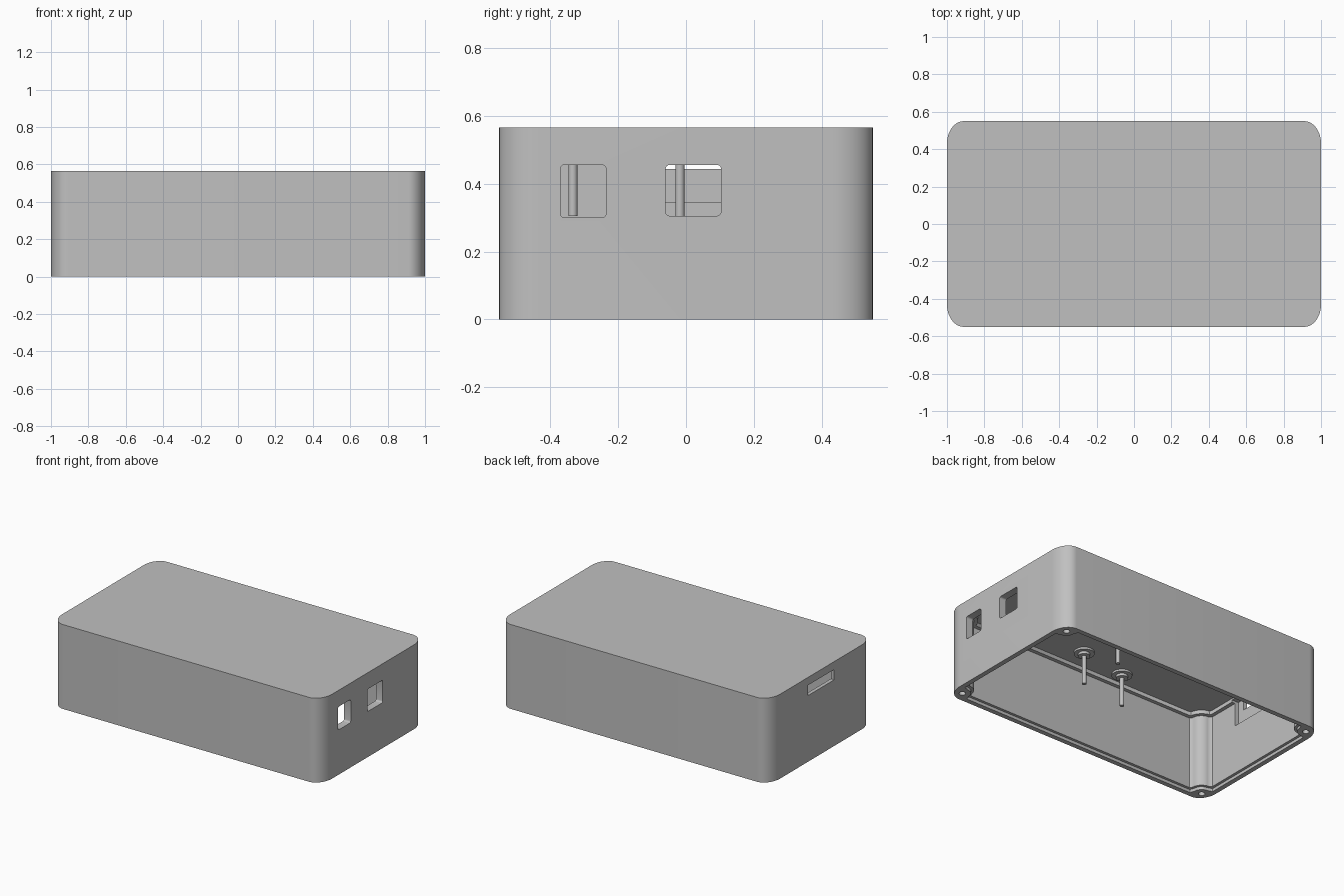
import bpy, bmesh
from math import cos, sin, pi
from mathutils import Matrix

cube = bpy.data.objects.get("Cube")
if cube:
    bpy.data.objects.remove(cube)

HEIGHT = 0.565
CX, CY = 0.935, 0.485      # corner screw centres
ARC = 10                   # segments per corner

grey = bpy.data.materials.new("plain_grey")
grey.use_nodes = True
colour = (0.53, 0.53, 0.53, 1)
grey.diffuse_color = colour
grey.node_tree.nodes["Principled BSDF"].inputs["Base Color"].default_value = colour


def finish(bm, name):
    bmesh.ops.recalc_face_normals(bm, faces=bm.faces)
    mesh = bpy.data.meshes.new(name)
    bm.to_mesh(mesh)
    bm.free()
    mesh.materials.append(grey)
    ob = bpy.data.objects.new(name, mesh)
    bpy.context.collection.objects.link(ob)
    return ob


def around(corner):
    """Mirror one corner's points into a full counter-clockwise outline."""
    pts = []
    for sx, sy in ((1, 1), (-1, 1), (-1, -1), (1, -1)):
        part = corner if sx * sy > 0 else corner[::-1]
        pts += [(x * sx, y * sy) for x, y in part]
    return pts


def outer():
    steps = [i / (ARC + 2) * pi / 2 for i in range(ARC + 3)]
    return around([(0.91 + 0.09 * cos(a), 0.43 + 0.12 * sin(a)) for a in steps])


def inner(inset):
    """Cavity outline with a rounded screw boss in every corner."""
    r, wx, wy = 0.07 + inset, 0.95 - inset, 0.50 - inset
    arc = [1.5 * pi - i / ARC * pi / 2 for i in range(ARC + 1)]
    pts = [(CX + r * cos(a), CY + r * sin(a)) for a in arc]
    pts[0] = (min(CX, wx - 0.006), pts[0][1])
    pts[-1] = (pts[-1][0], min(CY, wy - 0.006))
    return around([(wx, CY - r - 0.012)] + pts + [(CX - r - 0.012, wy)])


def box(x, y, z, name, bevel=0.0):
    bm = bmesh.new()
    bmesh.ops.create_cube(bm, size=1)
    for v in bm.verts:
        v.co = [lo + (c + 0.5) * (hi - lo) for c, (lo, hi) in zip(v.co, (x, y, z))]
    if bevel:
        edges = [e for e in bm.edges if abs(e.verts[0].co.x - e.verts[1].co.x) > 0.01]
        bmesh.ops.bevel(bm, geom=edges, offset=bevel, segments=4, profile=0.5, affect='EDGES')
    return finish(bm, name)


def cylinder(bm, x, y, z0, z1, r, sides=24):
    bmesh.ops.create_cone(bm, cap_ends=True, segments=sides, radius1=r, radius2=r, depth=z1 - z0,
                          matrix=Matrix.Translation((x, y, (z0 + z1) / 2)))


def smooth(ob):
    bpy.ops.object.select_all(action='DESELECT')
    ob.select_set(True)
    bpy.context.view_layer.objects.active = ob
    bpy.ops.object.shade_smooth_by_angle(angle=0.6)


# Hollow case: outer skin, stepped rim, cavity walls, stepped ceiling
bm = bmesh.new()
sections = [(outer(), HEIGHT), (outer(), 0), (inner(-0.018), 0), (inner(-0.018), 0.02),
            (inner(0), 0.02), (inner(0), 0.5), (inner(0.025), 0.5), (inner(0.025), 0.525)]
rings = [[bm.verts.new((x, y, z)) for x, y in pts] for pts, z in sections]
for a, b in zip(rings, rings[1:]):
    for i in range(len(a)):
        j = (i + 1) % len(a)
        bm.faces.new((a[i], a[j], b[j], b[i]))
bm.faces.new(rings[0])
bm.faces.new(rings[-1])
case = finish(bm, "case_shell")

# Cutters: port windows, end slot with its inside pocket, screw holes
cutters = [
    box((0.85, 1.1), (-0.37, -0.235), (0.30, 0.455), "power_port_cutter", 0.012),
    box((0.85, 1.1), (-0.06, 0.103), (0.305, 0.455), "data_port_cutter", 0.012),
    box((-0.975, -0.88), (-0.19, 0.19), (0.346, 0.515), "pocket_cutter"),
    box((-1.1, -0.93), (-0.14, 0.14), (0.443, 0.512), "slot_cutter"),
]
bm = bmesh.new()
for sx in (-1, 1):
    for sy in (-1, 1):
        cylinder(bm, sx * CX, sy * CY, -0.1, 0.2, 0.02)
cutters.append(finish(bm, "screw_hole_cutter"))

for cutter in cutters:
    cutter.hide_render = True
    mod = case.modifiers.new(cutter.name, 'BOOLEAN')
    mod.operation = 'DIFFERENCE'
    mod.object = cutter
bpy.context.view_layer.update()
graph = bpy.context.evaluated_depsgraph_get()
cut_mesh = bpy.data.meshes.new_from_object(case.evaluated_get(graph))
case.modifiers.clear()
case.data = cut_mesh
for cutter in cutters:
    bpy.data.objects.remove(cutter)
smooth(case)

# Board mounting pins with stepped collars hanging from the ceiling
pins = [(0.11, -0.333), (0.11, -0.018), (0.70, -0.39),
        (0.685, 0.153), (-0.16, 0.153), (-0.233, -0.39)]
for i, (x, y) in enumerate(pins):
    bm = bmesh.new()
    cylinder(bm, x, y, 0.512, 0.53, 0.062, 32)
    cylinder(bm, x, y, 0.495, 0.53, 0.036, 32)
    cylinder(bm, x, y, 0.305, 0.53, 0.0135)
    smooth(finish(bm, f"mounting_pin_{i + 1}"))
